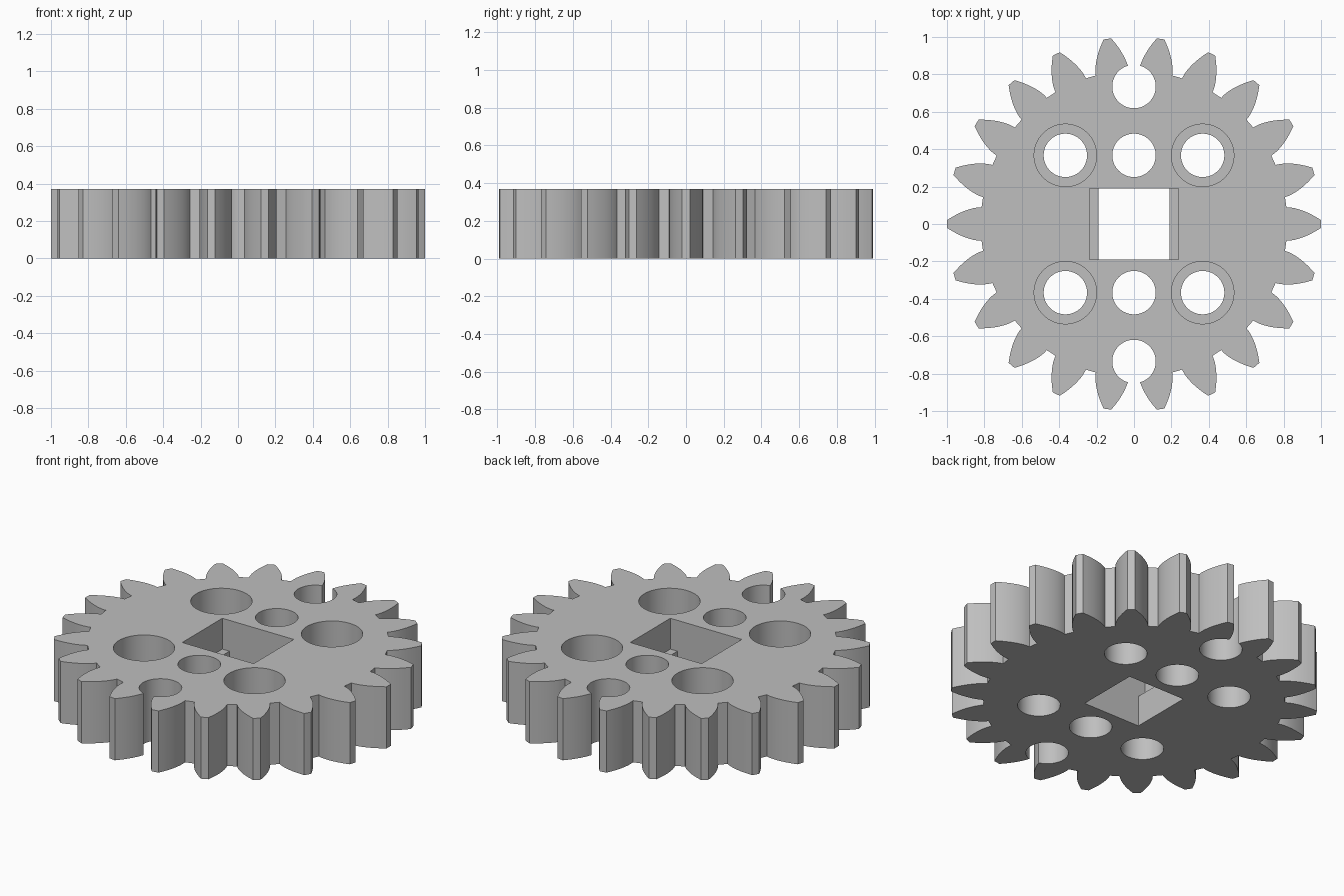
import bpy
import bmesh
from math import acos, cos, degrees, pi, radians, sin, tan

TEETH = 22
HEIGHT = 0.37
STEP_Z = 0.185       # floor of the counterbores and of the wide pocket
TIP_R, BASE_R = 1.0, 0.82
ROOT_HALF = radians(6.25)

if "Cube" in bpy.data.objects:
    bpy.data.objects.remove(bpy.data.objects["Cube"], do_unlink=True)

grey = bpy.data.materials.new("plain grey")
grey.use_nodes = True
grey.diffuse_color = (0.52, 0.52, 0.52, 1)
grey.node_tree.nodes["Principled BSDF"].inputs["Base Color"].default_value = grey.diffuse_color


def loft(name, rings):
    """Closed solid through equal-sized rings of points."""
    bm = bmesh.new()
    loops = [[bm.verts.new(p) for p in ring] for ring in rings]
    n = len(loops[0])
    for a, b in zip(loops, loops[1:]):
        for i in range(n):
            j = (i + 1) % n
            bm.faces.new((a[i], a[j], b[j], b[i]))
    bm.faces.new(loops[0][::-1])
    bm.faces.new(loops[-1])
    bmesh.ops.recalc_face_normals(bm, faces=bm.faces)
    mesh = bpy.data.meshes.new(name)
    bm.to_mesh(mesh)
    bm.free()
    mesh.materials.append(grey)
    obj = bpy.data.objects.new(name, mesh)
    bpy.context.collection.objects.link(obj)
    return obj


def circle(x, y, r, z, n=64):
    return [(x + r * cos(2 * pi * i / n), y + r * sin(2 * pi * i / n), z) for i in range(n)]


def flank(steps=8):
    """Involute tooth flank as (radius, half angle), root to tip."""
    points = []
    for i in range(steps + 1):
        r = BASE_R + (TIP_R - BASE_R) * i / steps
        a = acos(BASE_R / r)
        points.append((r, ROOT_HALF - (tan(a) - a)))
    return points


# Toothed wheel
outline = []
for t in range(TEETH):
    mid = 2 * pi * t / TEETH
    side = flank()
    tooth = [(r, mid - h) for r, h in side] + [(TIP_R, mid)]
    tooth += [(r, mid + h) for r, h in reversed(side)]
    outline += [(r * cos(a), r * sin(a)) for r, a in tooth]
gear = loft("gear_wheel", [[(x, y, z) for x, y in outline] for z in (0, HEIGHT)])

LOW, HIGH = -0.1, HEIGHT + 0.1
cutters = []

# Plain holes, the outer pair breaking out between two teeth
for y in (-0.735, -0.367, 0.367, 0.735):
    cutters.append(loft("round_hole_cutter", [circle(0, y, 0.116, z) for z in (LOW, HIGH)]))

# Counterbored holes
for sx in (-1, 1):
    for sy in (-1, 1):
        steps = ((0.116, LOW), (0.116, STEP_Z), (0.167, STEP_Z), (0.167, HIGH))
        cutters.append(loft("counterbore_cutter",
                            [circle(sx * 0.367, sy * 0.367, r, z) for r, z in steps]))

# Square opening with a wider upper half
half = [(0.19, LOW), (0.19, STEP_Z), (0.237, STEP_Z), (0.237, HIGH)]
profile = half + [(-x, z) for x, z in reversed(half)]
cutters.append(loft("square_hole_cutter",
                    [[(x, y, z) for x, z in profile] for y in (-0.19, 0.19)]))

# Cut the openings and bake the result
for cutter in cutters:
    cutter.hide_render = True
    mod = gear.modifiers.new("cut", "BOOLEAN")
    mod.operation = "DIFFERENCE"
    mod.solver = "EXACT"
    mod.object = cutter
bpy.context.view_layer.update()
graph = bpy.context.evaluated_depsgraph_get()
baked = bpy.data.meshes.new_from_object(gear.evaluated_get(graph))
gear.modifiers.clear()
gear.data = baked
for cutter in cutters:
    bpy.data.objects.remove(cutter, do_unlink=True)

# Smooth curved walls, crisp rims
for obj in bpy.context.selected_objects:
    obj.select_set(False)
gear.select_set(True)
bpy.context.view_layer.objects.active = gear
bpy.ops.object.shade_smooth_by_angle(angle=radians(25))
